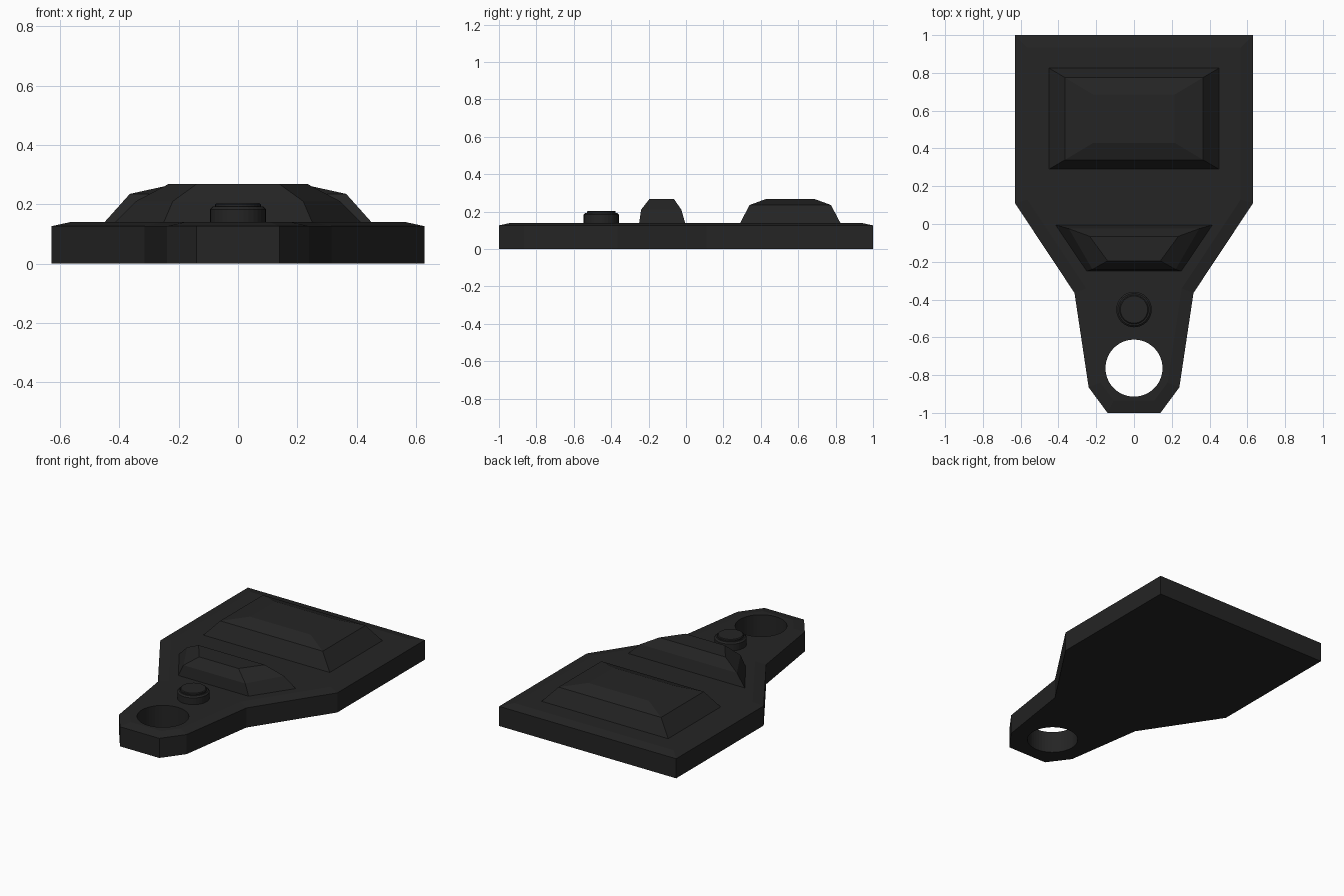
import bpy, bmesh
from math import cos, sin, tau

if "Cube" in bpy.data.objects:
    bpy.data.objects.remove(bpy.data.objects["Cube"])

black = bpy.data.materials.new("black_plastic")
black.diffuse_color = (0.018, 0.018, 0.018, 1)
black.use_nodes = True
black.node_tree.nodes["Principled BSDF"].inputs["Base Color"].default_value = black.diffuse_color


def finish(bm, name):
    bmesh.ops.recalc_face_normals(bm, faces=bm.faces)
    mesh = bpy.data.meshes.new(name)
    bm.to_mesh(mesh)
    bm.free()
    mesh.materials.append(black)
    obj = bpy.data.objects.new(name, mesh)
    bpy.context.collection.objects.link(obj)
    return obj


def loft(name, rings):
    """Skin a stack of (outline, z) rings and cap both ends."""
    bm = bmesh.new()
    loops = [[bm.verts.new((x, y, z)) for x, y in pts] for pts, z in rings]
    n = len(loops[0])
    for a, b in zip(loops, loops[1:]):
        for i in range(n):
            j = (i + 1) % n
            bm.faces.new((a[i], a[j], b[j], b[i]))
    bm.faces.new(loops[0][::-1])
    bm.faces.new(loops[-1])
    return finish(bm, name)


def mirrored(half):
    """Close a right-hand half outline (listed front to back) across x = 0."""
    return half + [(-x, y) for x, y in reversed(half)]


def circle(r, y, n=32):
    return [(r * cos(tau * i / n), y + r * sin(tau * i / n)) for i in range(n)]


# Body plate with a shallow chamfered top
outline = mirrored([(0.14, -1), (0.24, -0.865), (0.315, -0.365), (0.63, 0.11), (0.63, 1)])
bm = bmesh.new()
base = bm.faces.new([bm.verts.new((x, y, 0)) for x, y in outline])
ext = bmesh.ops.extrude_face_region(bm, geom=[base], use_keep_orig=True)
top_verts = [g for g in ext["geom"] if isinstance(g, bmesh.types.BMVert)]
bmesh.ops.translate(bm, verts=top_verts, vec=(0, 0, 0.126))
bmesh.ops.recalc_face_normals(bm, faces=bm.faces)
top = max(bm.faces, key=lambda f: f.calc_center_median().z)
bmesh.ops.inset_region(bm, faces=[top], thickness=0.065, use_even_offset=True)
for v in top.verts:
    v.co.z = 0.14
body = finish(bm, "body_plate")

# Key ring hole
cutter = loft("ring_hole_cutter", [(circle(0.151, -0.763, 48), -0.1), (circle(0.151, -0.763, 48), 0.3)])
cutter.hide_render = True
cutter.hide_viewport = True
cut = body.modifiers.new("ring_hole", "BOOLEAN")
cut.operation = "DIFFERENCE"
cut.solver = "EXACT"
cut.object = cutter

# Large raised pad
loft("large_pad", [(mirrored([(x, y0), (x, y1)]), z) for x, y0, y1, z in (
    (0.45, 0.29, 0.825, 0.135), (0.45, 0.29, 0.825, 0.14),
    (0.365, 0.34, 0.775, 0.235), (0.215, 0.43, 0.685, 0.268))])

# Tapered raised pad
loft("tapered_pad", [(mirrored([(xf, yf), (xb, yb)]), z) for xf, yf, xb, yb, z in (
    (0.25, -0.25, 0.415, -0.005, 0.135), (0.25, -0.25, 0.415, -0.005, 0.14),
    (0.22, -0.24, 0.345, -0.025, 0.21), (0.14, -0.195, 0.235, -0.065, 0.268))])

# Stepped round button
loft("round_button", [(circle(r, -0.453), z) for r, z in (
    (0.094, 0.135), (0.094, 0.183), (0.085, 0.192), (0.077, 0.192),
    (0.077, 0.2), (0.072, 0.204))])
